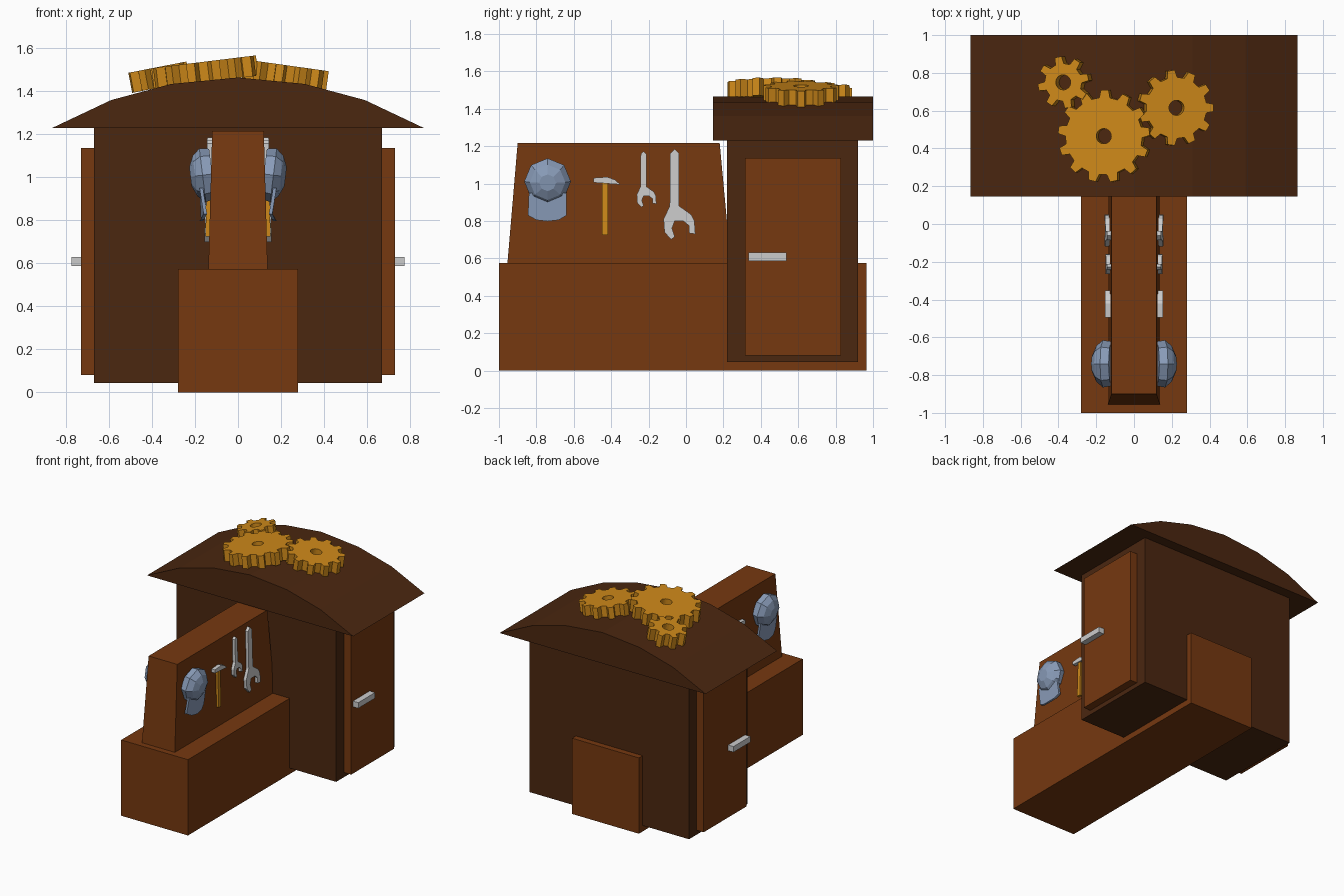
import bpy, bmesh
from math import sin, cos, pi, radians
from mathutils import Matrix, Vector

if "Cube" in bpy.data.objects:
    bpy.data.objects.remove(bpy.data.objects["Cube"])


def material(name, rgb):
    m = bpy.data.materials.new(name)
    m.diffuse_color = (*rgb, 1)
    m.use_nodes = True
    m.node_tree.nodes["Principled BSDF"].inputs["Base Color"].default_value = m.diffuse_color
    return m


DARK = material("dark_wood", (0.07, 0.02, 0.005))
WOOD = material("wood", (0.18, 0.04, 0.005))
GOLD = material("gold", (0.62, 0.25, 0.01))
BLUE = material("blue_steel", (0.25, 0.33, 0.48))


def make(name, verts, faces, mat=None, mirror=False):
    me = bpy.data.meshes.new(name)
    me.from_pydata([tuple(v) for v in verts], [], faces)
    bm = bmesh.new()
    bm.from_mesh(me)
    bmesh.ops.recalc_face_normals(bm, faces=bm.faces)
    bm.to_mesh(me)
    bm.free()
    ob = bpy.data.objects.new(name, me)
    bpy.context.collection.objects.link(ob)
    if mat:
        me.materials.append(mat)
    if mirror:
        ob.modifiers.new("mirror", 'MIRROR').use_mirror_merge = False
    return ob


def loft(name, rings, mat=None, mirror=False):
    """Skin a list of equal-length rings and cap both ends."""
    n = len(rings[0])
    verts = [v for r in rings for v in r]
    faces = [tuple(range(n)), tuple(range(len(verts) - n, len(verts)))]
    for k in range(len(rings) - 1):
        for i in range(n):
            j = (i + 1) % n
            faces.append((k*n + i, k*n + j, k*n + n + j, k*n + n + i))
    return make(name, verts, faces, mat, mirror)


def rect(x0, x1, y0, y1, z):
    return [(x0, y0, z), (x1, y0, z), (x1, y1, z), (x0, y1, z)]


def box(name, x0, x1, y0, y1, z0, z1, mat=None, mirror=False):
    return loft(name, [rect(x0, x1, y0, y1, z0), rect(x0, x1, y0, y1, z1)], mat, mirror)


def wall(z):
    return 0.138 - 0.028 * (z - 0.575)


def hung(name, outline, mat=None, thick=0.022):
    """Flat y-z outline hung on both leaning faces of the tool board."""
    loft(name, [[(wall(z) + d, y, z) for y, z in outline] for d in (-0.005, thick)], mat, True)


# Main body
box("base_beam", -0.28, 0.28, -1, 0.965, 0, 0.575, WOOD)
box("cabin", -0.67, 0.67, 0.22, 0.92, 0.045, 1.235, DARK)
loft("tool_board", [rect(-0.138, 0.138, -0.955, 0.24, 0.57),
                    rect(-0.12, 0.12, -0.9, 0.18, 1.217)], WOOD)

# Curved roof
half = [(0.865, 1.23), (0.59, 1.36), (0.31, 1.435)]
arc = half + [(0, 1.465)] + [(-x, z) for x, z in reversed(half)]
loft("roof", [[(x, y, z) for x, z in arc] for y in (0.145, 1.0)], DARK)

# Doors and handles
box("doors", 0.66, 0.73, 0.315, 0.83, 0.08, 1.137, WOOD, True)
box("door_handles", 0.725, 0.775, 0.335, 0.537, 0.587, 0.63, None, True)

# Wrenches
wrench = [(-0.061, 1.185), (-0.085, 1.16), (-0.087, 0.88), (-0.12, 0.81),
          (-0.115, 0.74), (-0.08, 0.70), (-0.06, 0.715), (-0.075, 0.76),
          (-0.06, 0.80), (-0.015, 0.80), (0.015, 0.775), (0.015, 0.735),
          (0.05, 0.73), (0.045, 0.80), (0.027, 0.835), (-0.037, 0.88), (-0.037, 1.16)]
hung("large_wrench", wrench)
hung("small_wrench", [(-0.227 + 0.62*(y + 0.061), 1.173 + 0.62*(z - 1.185)) for y, z in wrench])

# Hammer
hung("hammer_handle", [(-0.448, 0.725), (-0.418, 0.725), (-0.418, 1.01), (-0.448, 1.01)], GOLD, 0.018)
hung("hammer_head", [(-0.495, 1.005), (-0.495, 1.03), (-0.42, 1.035), (-0.38, 1.02),
                     (-0.352, 0.995), (-0.4, 0.998), (-0.46, 1.003)], None, 0.028)

# Cap dome, tilted to sit on the board
tilt = Matrix.Translation((0.13, -0.74, 1.015)) @ Matrix.Rotation(radians(7), 4, 'Y')
rings = [[tilt @ Vector((h, r*sin(i*pi/4), r*cos(i*pi/4))) for i in range(8)]
         for h, r in ((-0.01, 0.118), (0.035, 0.125), (0.07, 0.095), (0.092, 0.045))]
loft("cap_dome", rings, BLUE, True)

# Cap brim
brim = [(-0.84, 0.95), (-0.845, 0.83), (-0.8, 0.805), (-0.74, 0.798),
        (-0.68, 0.805), (-0.638, 0.83), (-0.64, 0.95)]
loft("cap_brim", [[(0.176 + d + 0.14*(z - 0.8) - 2.2*(y + 0.74)**2, y, z) for y, z in brim]
                  for d in (-0.012, 0.004)], BLUE, True)


# Gears
def gear(name, x, y, z, r_out, r_in, hole, teeth, slope, phase, h=0.095):
    m = Matrix.Translation((x, y, z)) @ Matrix.Rotation(radians(slope), 4, 'Y')
    n = teeth * 4
    step = 2 * pi / teeth
    verts = []
    for inner, zz in ((0, 0), (0, -h), (1, -h), (1, 0)):
        for i in range(n):
            a = phase + step * (i // 4 + (-0.29, -0.17, 0.17, 0.29)[i % 4])
            r = hole if inner else (r_in, r_out, r_out, r_in)[i % 4]
            verts.append(m @ Vector((r*cos(a), r*sin(a), zz)))
    faces = []
    for k in range(4):
        for i in range(n):
            j, q = (i + 1) % n, (k + 1) % 4
            faces.append((k*n + i, k*n + j, q*n + j, q*n + i))
    make(name, verts, faces, GOLD)


gear("large_gear", -0.16, 0.465, 1.538, 0.245, 0.205, 0.04, 13, -7, 0.1)
gear("medium_gear", 0.225, 0.615, 1.522, 0.2, 0.162, 0.04, 11, 8, 0.0)
gear("small_gear", -0.375, 0.75, 1.513, 0.138, 0.1, 0.04, 8, -11, 0.2)
